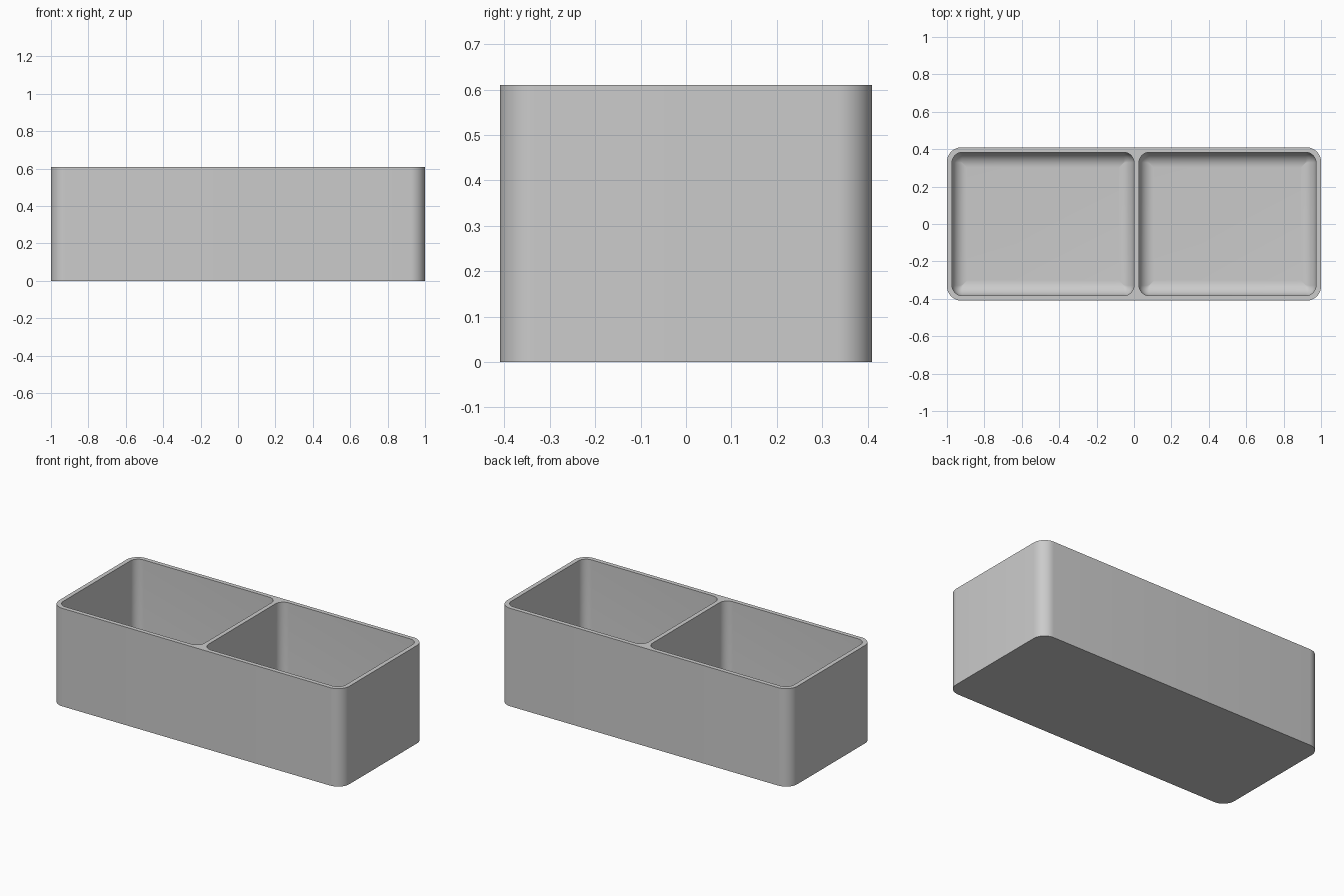
import bpy, bmesh, math

cube = bpy.data.objects.get("Cube")
if cube:
    bpy.data.objects.remove(cube)

HALF_X, HALF_Y, HEIGHT = 1.0, 0.41, 0.61
WALL, FLOOR = 0.027, 0.027
OUTER_R, INNER_R, FILLET = 0.078, 0.055, 0.08
STEPS = 10

plastic = bpy.data.materials.new("light_grey_plastic")
plastic.use_nodes = True
colour = (0.6, 0.6, 0.6, 1)
plastic.diffuse_color = colour
plastic.node_tree.nodes["Principled BSDF"].inputs["Base Color"].default_value = colour


def ring(bm, x0, x1, half_y, r, z):
    """Rounded rectangle of vertices at height z."""
    corners = [(x1 - r, half_y - r), (x0 + r, half_y - r),
               (x0 + r, r - half_y), (x1 - r, r - half_y)]
    verts = []
    for i, (cx, cy) in enumerate(corners):
        for k in range(STEPS + 1):
            a = (i + k / STEPS) * math.pi / 2
            verts.append(bm.verts.new((cx + r * math.cos(a), cy + r * math.sin(a), z)))
    return verts


def bridge(bm, lower, upper):
    n = len(lower)
    for i in range(n):
        j = (i + 1) % n
        bm.faces.new((lower[i], lower[j], upper[j], upper[i]))


def loop_edges(bm, verts):
    return [bm.edges.get((verts[i - 1], verts[i])) for i in range(len(verts))]


bm = bmesh.new()

# Outer shell and underside
base = ring(bm, -HALF_X, HALF_X, HALF_Y, OUTER_R, 0)
top = ring(bm, -HALF_X, HALF_X, HALF_Y, OUTER_R, HEIGHT)
bridge(bm, base, top)
bm.faces.new(list(reversed(base)))
rim_edges = loop_edges(bm, top)

# Two compartments with filleted floors, either side of the divider
for x0, x1 in ((WALL - HALF_X, 0.0), (WALL, HALF_X - WALL)):
    upper = ring(bm, x0, x1, HALF_Y - WALL, INNER_R, HEIGHT)
    mouth = upper
    for k in range(STEPS + 1):
        a = k / STEPS * math.pi / 2
        inset = FILLET * (1 - math.cos(a))
        z = FLOOR + FILLET * (1 - math.sin(a))
        lower = ring(bm, x0 + inset, x1 - inset, HALF_Y - WALL - inset,
                     max(INNER_R - inset, 0.002), z)
        bridge(bm, upper, lower)
        upper = lower
    bm.faces.new(upper)
    rim_edges += loop_edges(bm, mouth)

# Flat rim and divider top
bmesh.ops.triangle_fill(bm, use_beauty=True, use_dissolve=False,
                        edges=rim_edges, normal=(0, 0, 1))
bmesh.ops.recalc_face_normals(bm, faces=bm.faces)

mesh = bpy.data.meshes.new("divided_bin")
bm.to_mesh(mesh)
bm.free()
mesh.materials.append(plastic)
bin_object = bpy.data.objects.new("divided_bin", mesh)
bpy.context.collection.objects.link(bin_object)

bpy.ops.object.select_all(action="DESELECT")
bin_object.select_set(True)
bpy.context.view_layer.objects.active = bin_object
bpy.ops.object.shade_smooth_by_angle(angle=math.radians(30))
